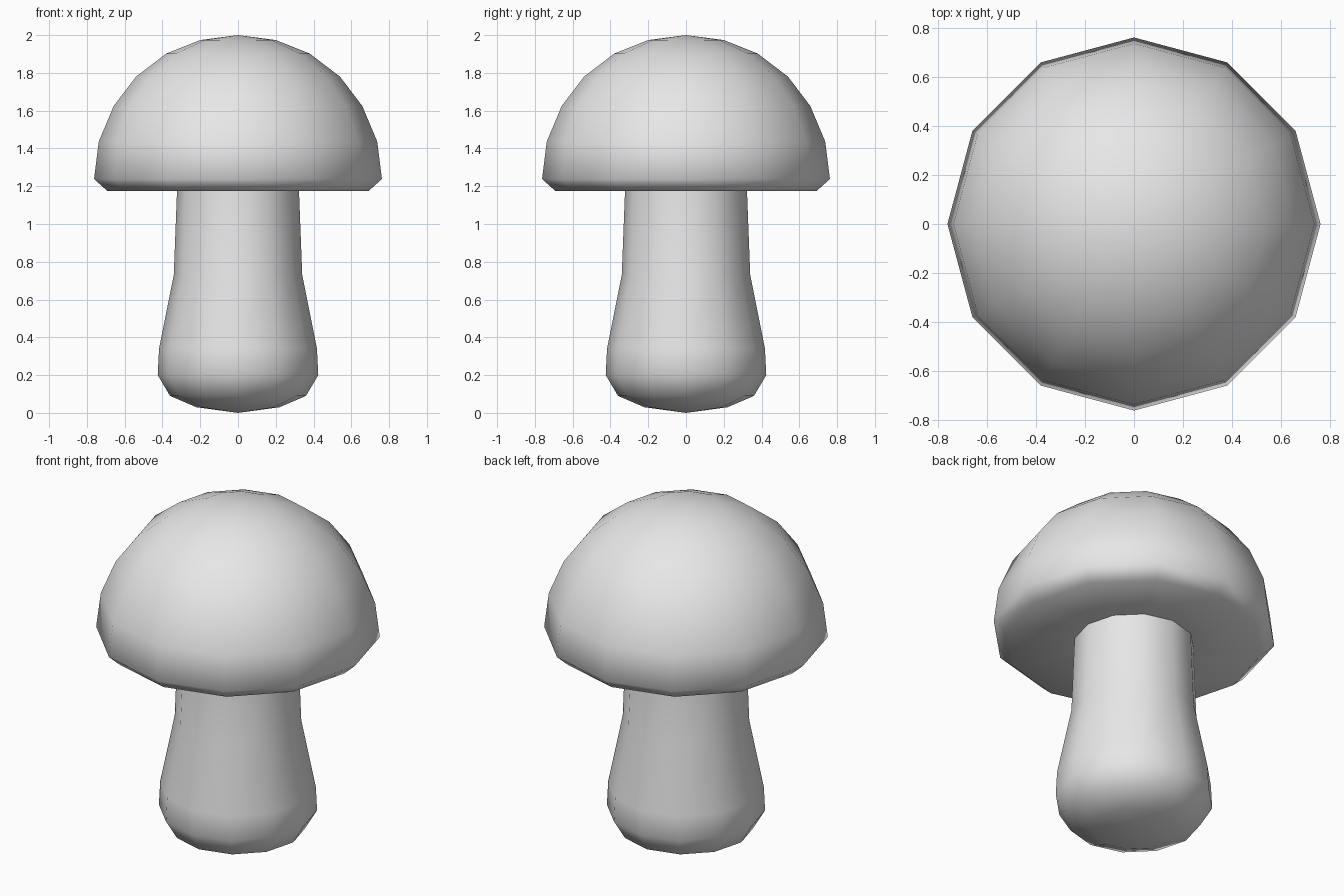
import bpy
import bmesh
from math import cos, sin, tau

cube = bpy.data.objects.get("Cube")
if cube:
    bpy.data.objects.remove(cube, do_unlink=True)

SIDES = 12

# Single plain grey colour
grey = bpy.data.materials.new("light_grey")
grey.use_nodes = True
colour = (0.8, 0.8, 0.8, 1.0)
grey.diffuse_color = colour
grey.node_tree.nodes["Principled BSDF"].inputs["Base Color"].default_value = colour


def lathe(name, profile):
    """Turn a (radius, height) profile about z; zero radius makes a pole."""
    bm = bmesh.new()
    rings = []
    for r, z in profile:
        count = SIDES if r > 0 else 1
        rings.append([bm.verts.new((r * cos(tau * i / SIDES), r * sin(tau * i / SIDES), z))
                      for i in range(count)])
    for a, b in zip(rings, rings[1:]):
        for i in range(SIDES):
            j = (i + 1) % SIDES
            corners = [a[i % len(a)], a[j % len(a)], b[j % len(b)], b[i % len(b)]]
            bm.faces.new(list(dict.fromkeys(corners)))
    bmesh.ops.recalc_face_normals(bm, faces=bm.faces)
    for face in bm.faces:
        face.smooth = True
    mesh = bpy.data.meshes.new(name)
    bm.to_mesh(mesh)
    bm.free()
    mesh.materials.append(grey)
    obj = bpy.data.objects.new(name, mesh)
    bpy.context.collection.objects.link(obj)
    return obj


# Stem: rounded foot, bulging base, narrowing up into the cap
lathe("stem", [(0, 0), (0.22, 0.03), (0.36, 0.09), (0.425, 0.2), (0.418, 0.34),
               (0.34, 0.73), (0.322, 1.2)])

# Cap: dome with a bevelled rim and flat underside
lathe("cap", [(0, 2), (0.2, 1.974), (0.38, 1.902), (0.54, 1.78), (0.658, 1.625),
              (0.737, 1.437), (0.762, 1.238), (0.692, 1.175), (0.3, 1.175), (0, 1.175)])
